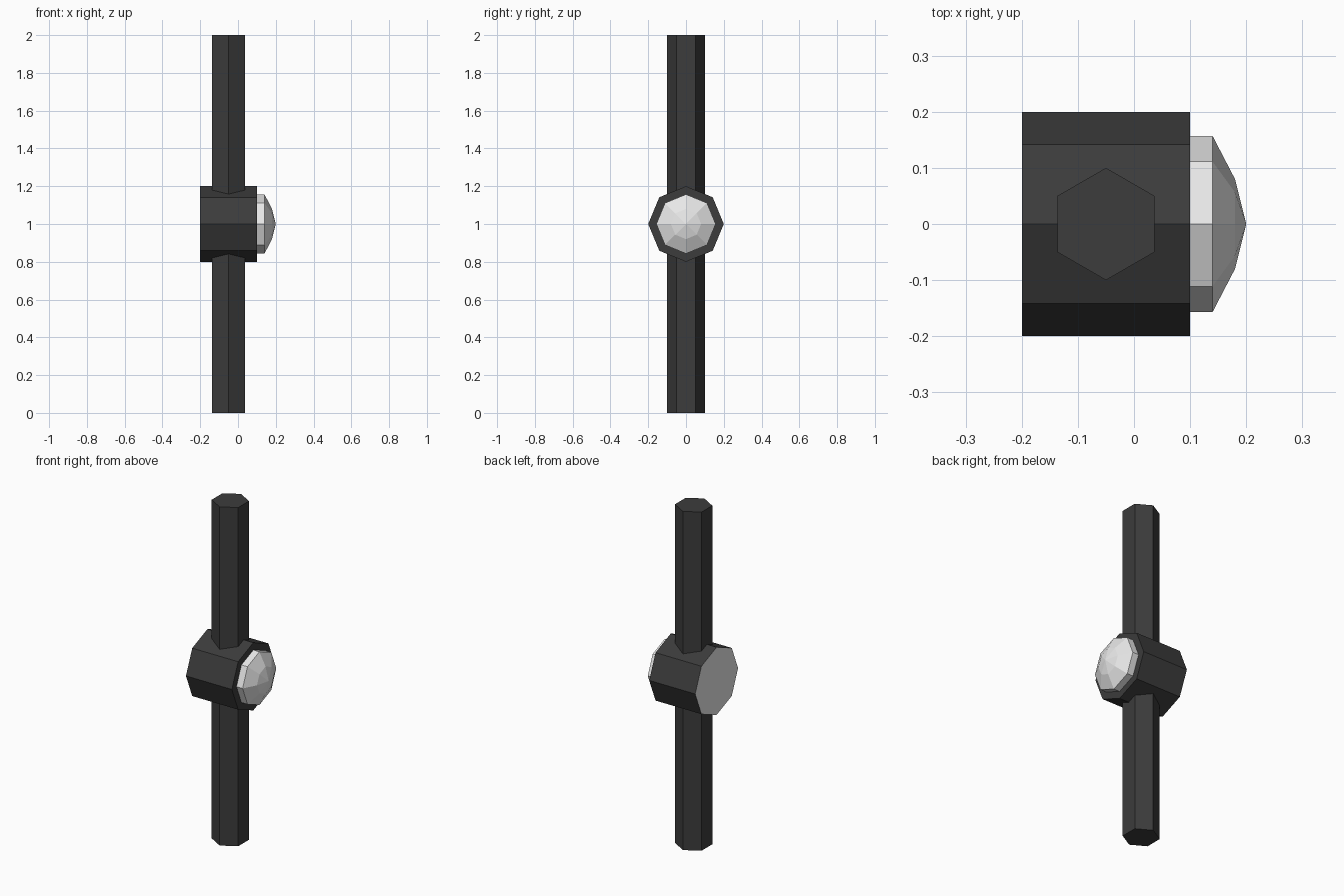
import bpy, bmesh, math
from mathutils import Vector

if "Cube" in bpy.data.objects:
    bpy.data.objects.remove(bpy.data.objects["Cube"])


def material(name, value):
    m = bpy.data.materials.new(name)
    m.diffuse_color = (value, value, value, 1)
    m.use_nodes = True
    m.node_tree.nodes["Principled BSDF"].inputs["Base Color"].default_value = m.diffuse_color
    return m


dark = material("dark grey", 0.045)
light = material("light grey", 0.8)


def lathe(name, profile, sides, place, mats):
    """Sweep (distance along axis, radius) points into a flat-sided solid."""
    bm = bmesh.new()
    rings = []
    for t, r in profile:
        if r == 0:
            rings.append([bm.verts.new(place(t, 0, 0))] * sides)
        else:
            angles = [2 * math.pi * i / sides for i in range(sides)]
            rings.append([bm.verts.new(place(t, r * math.cos(a), r * math.sin(a)))
                          for a in angles])
    for a, b in zip(rings, rings[1:]):
        for i in range(sides):
            j = (i + 1) % sides
            bm.faces.new(list(dict.fromkeys((a[i], a[j], b[j], b[i]))))
    # Flat end caps
    for ring, (t, r) in ((rings[0], profile[0]), (rings[-1], profile[-1])):
        if r > 0:
            bm.faces.new(ring)
    bmesh.ops.recalc_face_normals(bm, faces=bm.faces[:])
    mesh = bpy.data.meshes.new(name)
    bm.to_mesh(mesh)
    bm.free()
    for m in mats:
        mesh.materials.append(m)
    obj = bpy.data.objects.new(name, mesh)
    bpy.context.collection.objects.link(obj)
    return obj


def along_x(t, u, v):
    return Vector((t, u, 1 + v))


def along_z(t, u, v):
    return Vector((-0.05 + v, u, t))


# Hexagonal pole
lathe("pole", [(0, 0.1), (2, 0.1)], 6, along_z, [dark])

# Octagonal lamp housing with a light back plate
housing = lathe("lamp_housing", [(-0.2, 0.2), (0.1, 0.2)], 8, along_x, [dark, light])
for face in housing.data.polygons:
    if face.normal.x < -0.9:
        face.material_index = 1

# Faceted domed lens
lathe("lens", [(0.1, 0.157), (0.14, 0.157), (0.18, 0.08), (0.2, 0)], 8, along_x, [light])
